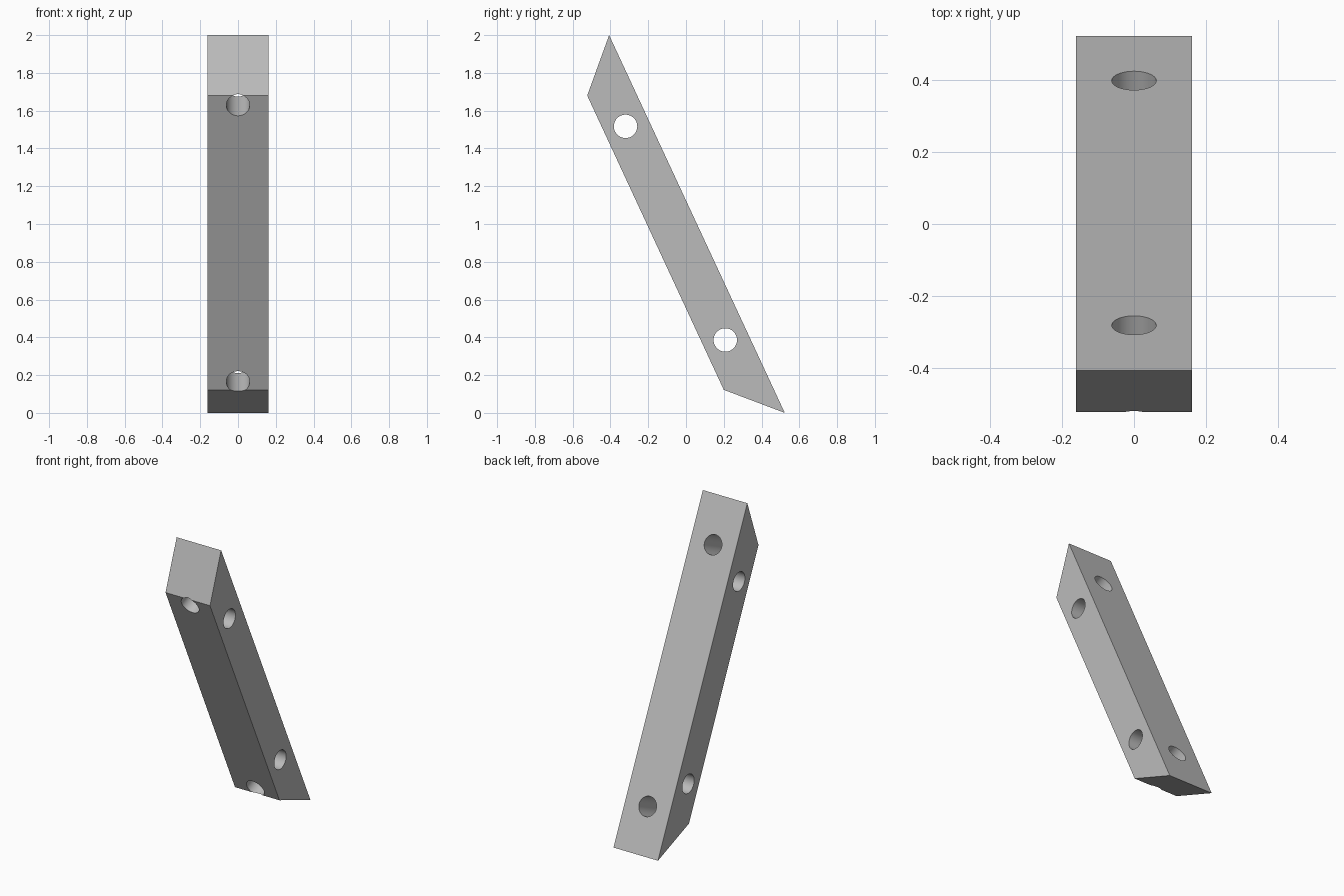
import bpy, bmesh, math
from mathutils import Vector

cube = bpy.data.objects.get("Cube")
if cube:
    bpy.data.objects.remove(cube, do_unlink=True)

HALF_WIDTH = 0.162
HOLE_RADIUS = 0.062
LEAN = math.radians(25)

grey = bpy.data.materials.new("plain grey")
grey.use_nodes = True
grey.diffuse_color = (0.5, 0.5, 0.5, 1)
grey.node_tree.nodes["Principled BSDF"].inputs["Base Color"].default_value = (0.5, 0.5, 0.5, 1)


def add_object(name, bm):
    bmesh.ops.recalc_face_normals(bm, faces=bm.faces)
    mesh = bpy.data.meshes.new(name)
    bm.to_mesh(mesh)
    bm.free()
    mesh.materials.append(grey)
    obj = bpy.data.objects.new(name, mesh)
    bpy.context.collection.objects.link(obj)
    return obj


# Leaning bar with angled ends, extruded from its side profile
profile = [(-0.407, 2.0), (-0.523, 1.68), (0.2, 0.122), (0.523, 0.0)]
bm = bmesh.new()
face = bm.faces.new([bm.verts.new((-HALF_WIDTH, y, z)) for y, z in profile])
extruded = bmesh.ops.extrude_face_region(bm, geom=[face])["geom"]
bmesh.ops.translate(bm, vec=(2 * HALF_WIDTH, 0, 0),
                    verts=[v for v in extruded if isinstance(v, bmesh.types.BMVert)])
bar = add_object("leaning_bar", bm)


# Round holes: two run sideways, two run square to the broad front face
def drill(name, y, z, axis):
    bm = bmesh.new()
    bmesh.ops.create_cone(bm, cap_ends=True, segments=48, radius1=HOLE_RADIUS,
                          radius2=HOLE_RADIUS, depth=0.6)
    cutter = add_object(name, bm)
    cutter.rotation_euler = axis.to_track_quat("Z", "Y").to_euler()
    cutter.location = (0, y, z)
    cutter.hide_render = True
    cut = bar.modifiers.new(name, "BOOLEAN")
    cut.operation = "DIFFERENCE"
    cut.solver = "EXACT"
    cut.object = cutter
    return cutter


sideways = Vector((1, 0, 0))
through = Vector((0, math.cos(LEAN), math.sin(LEAN)))
cutters = [
    drill("upper_side_hole", -0.32, 1.517, sideways),
    drill("lower_side_hole", 0.208, 0.386, sideways),
    drill("upper_front_hole", -0.39, 1.68, through),
    drill("lower_front_hole", 0.29, 0.216, through),
]

# Apply the cuts, then remove the cutters
bpy.ops.object.select_all(action="DESELECT")
bpy.context.view_layer.objects.active = bar
bar.select_set(True)
for cutter in cutters:
    bpy.ops.object.modifier_apply(modifier=cutter.name)
    bpy.data.objects.remove(cutter, do_unlink=True)
bpy.ops.object.shade_smooth_by_angle(angle=math.radians(30))
